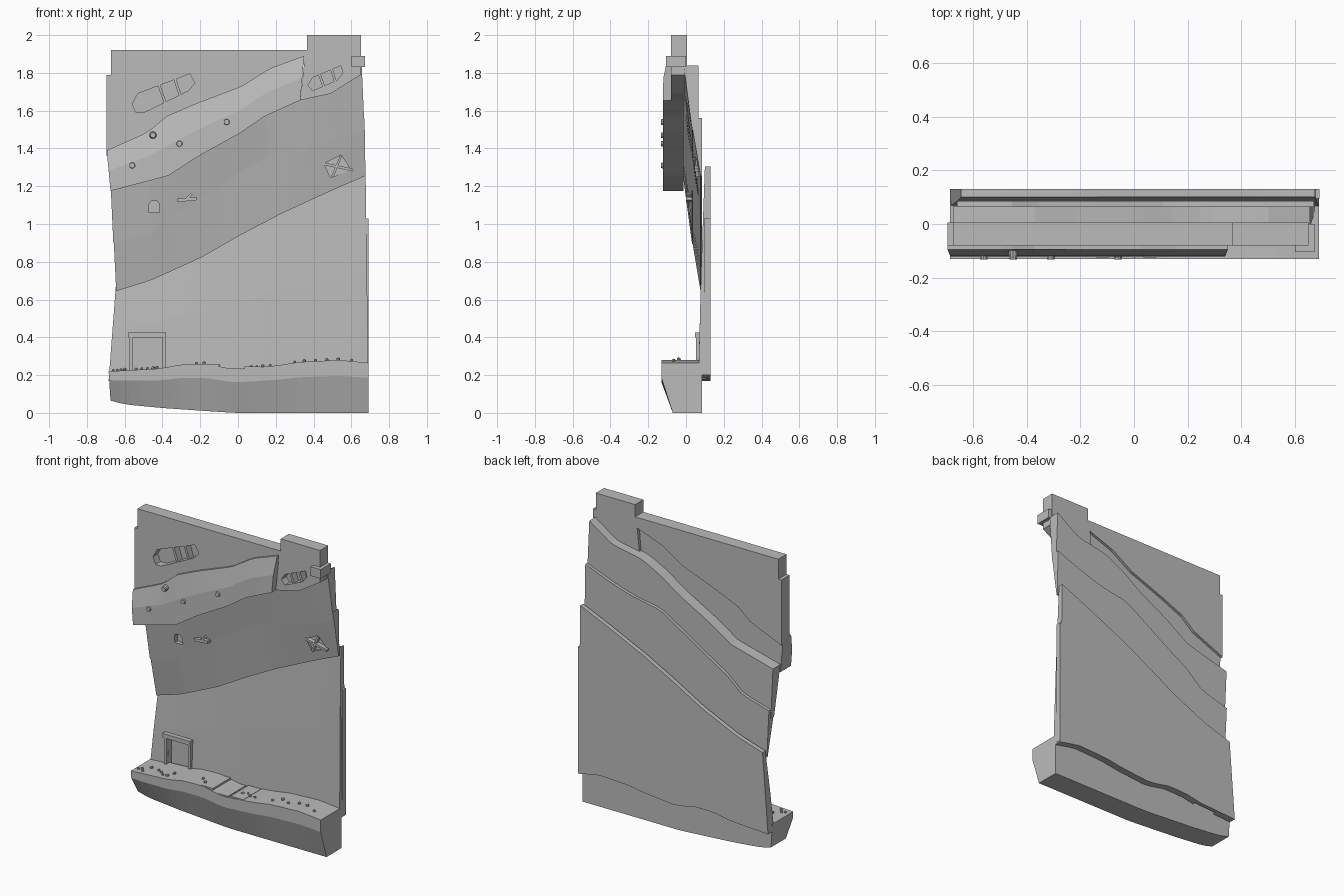
import bpy, bmesh, math, random
from mathutils import Matrix

random.seed(4)
cube = bpy.data.objects.get("Cube")
if cube:
    bpy.data.objects.remove(cube)

stone = bpy.data.materials.new("stone grey")
stone.use_nodes = True
GREY = (0.5, 0.5, 0.5, 1)
stone.diffuse_color = GREY
stone.node_tree.nodes["Principled BSDF"].inputs["Base Color"].default_value = GREY


def finish(bm, name):
    bmesh.ops.recalc_face_normals(bm, faces=bm.faces)
    mesh = bpy.data.meshes.new(name)
    bm.to_mesh(mesh)
    bm.free()
    mesh.materials.append(stone)
    obj = bpy.data.objects.new(name, mesh)
    bpy.context.collection.objects.link(obj)
    return obj


def prism(name, pts, y0, y1):
    """Extrude an outline in the x-z plane from y0 to y1."""
    bm = bmesh.new()
    front = [bm.verts.new((x, y0, z)) for x, z in pts]
    back = [bm.verts.new((x, y1, z)) for x, z in pts]
    bm.faces.new(front)
    bm.faces.new(back[::-1])
    for i in range(len(pts)):
        j = (i + 1) % len(pts)
        bm.faces.new((front[j], front[i], back[i], back[j]))
    return finish(bm, name)


def box(name, x0, x1, y0, y1, z0, z1):
    return prism(name, [(x0, z0), (x1, z0), (x1, z1), (x0, z1)], y0, y1)


def sample(pts, u):
    """Point on an edge line at fraction u of its width."""
    x = pts[0][0] + u * (pts[-1][0] - pts[0][0])
    for (xa, za), (xb, zb) in zip(pts, pts[1:]):
        if x <= xb + 1e-6:
            return x, za + (zb - za) * (x - xa) / (xb - xa)
    return pts[-1]


def layer(name, top, bottom, profile, back, n=26):
    """Rock layer between two edge lines; profile is (drop, y) down the front."""
    bm = bmesh.new()
    cols = []
    for i in range(n + 1):
        (xt, zt), (xb, zb) = sample(top, i / n), sample(bottom, i / n)
        ring = [(t, y) for t, y in profile] + [(1, back), (0, back)]
        cols.append([bm.verts.new((xt + (xb - xt) * t, y, zt + (zb - zt) * t))
                     for t, y in ring])
    for a, b in zip(cols, cols[1:]):
        for k in range(len(a)):
            m = (k + 1) % len(a)
            bm.faces.new((a[k], a[m], b[m], b[k]))
    bm.faces.new(cols[0])
    bm.faces.new(cols[-1][::-1])
    return finish(bm, name)


def raised(pts, dz):
    return [(x, z + dz) for x, z in pts]


def carve(obj, pts, y0, y1):
    """Cut a pocket with the given outline."""
    cutter = prism("cutter", pts, y0, y1)
    cutter.hide_render = True
    mod = obj.modifiers.new("pocket", 'BOOLEAN')
    mod.operation, mod.object, mod.solver = 'DIFFERENCE', cutter, 'EXACT'
    graph = bpy.context.evaluated_depsgraph_get()
    mesh = bpy.data.meshes.new_from_object(obj.evaluated_get(graph))
    obj.modifiers.clear()
    obj.data = mesh
    bpy.data.objects.remove(cutter)


def bar(name, a, b, width, y0, y1):
    """Straight bar between two x-z points."""
    dx, dz = b[0] - a[0], b[1] - a[1]
    s = width / 2 / math.hypot(dx, dz)
    ox, oz = -dz * s, dx * s
    return prism(name, [(a[0] + ox, a[1] + oz), (b[0] + ox, b[1] + oz),
                        (b[0] - ox, b[1] - oz), (a[0] - ox, a[1] - oz)], y0, y1)


# Edge lines between the rock layers
ledge_top = [(-.695, 1.39), (-.47, 1.49), (-.45, 1.51), (-.38, 1.57), (-.23, 1.635),
             (.02, 1.73), (.17, 1.825), (.35, 1.89)]
ledge_low = [(-.675, 1.175), (-.37, 1.255), (-.2, 1.365), (.01, 1.48), (.14, 1.57), (.33, 1.655)]
seam_a = ledge_low[:-1] + [(.275, 1.64), (.49, 1.68), (.655, 1.79)]
seam_b = [(-.66, .895), (-.465, .95), (-.35, 1.05), (-.175, 1.155), (-.04, 1.24),
          (.13, 1.345), (.33, 1.38), (.49, 1.43), (.67, 1.5)]
seam_c = [(-.645, .645), (-.465, .7), (-.2, .82), (.01, .94), (.22, 1.05),
          (.49, 1.175), (.675, 1.255)]
ground = [(-.685, .22), (-.41, .235), (-.31, .255), (-.17, .26), (-.02, .23),
          (.2, .25), (.33, .27), (.54, .28), (.69, .265)]
underside = [(-.675, .065), (-.6, .045), (-.39, .025), (-.02, 0), (.69, 0)]

# Rock layers from top to bottom
slab = prism("top_slab", [(-.695, 1.36), (-.695, 1.79), (-.672, 1.79), (-.672, 1.92),
                          (.365, 1.92), (.365, 2), (.65, 2), (.65, 1.79), (.49, 1.69),
                          (.33, 1.655), (.35, 1.85), (.17, 1.785), (.02, 1.69),
                          (-.23, 1.595), (-.38, 1.53), (-.47, 1.455)], -.08, .005)
box("slab_knob", .6, .672, -.105, 0, 1.83, 1.89)
layer("front_ledge", ledge_top, ledge_low, [(0, -.095), (.5, -.12), (1, -.122)], -.012)
upper = layer("upper_band", raised(seam_a, .05), seam_b, [(0, -.012), (1, .032)], .065)
middle = layer("middle_band", raised(seam_b, .06), seam_c, [(0, .025), (1, .077)], .085)
wall = layer("lower_wall", raised(seam_c, .05), raised(ground, -.05)[:-1] + [(.69, .2)],
             [(0, .1), (.5, .08), (1, .066)], .13)
box("wall_right_edge", .65, .692, .095, .13, .21, 1.03)
layer("base", ground, underside, [(0, -.13), (.3, -.13), (1, -.07)], .085)

# Barred windows in the top slab
carve(slab, [(-.56, 1.635), (-.53, 1.69), (-.255, 1.795), (-.228, 1.745),
             (-.265, 1.705), (-.5, 1.59), (-.54, 1.59)], -.2, -.03)
carve(slab, [(.37, 1.735), (.395, 1.775), (.545, 1.838), (.555, 1.8),
             (.525, 1.762), (.395, 1.705)], -.2, -.03)
for a, b in [((-.42, 1.74), (-.385, 1.64)), ((-.335, 1.77), (-.305, 1.68)),
             ((.43, 1.795), (.455, 1.725)), ((.495, 1.82), (.515, 1.755))]:
    bar("window_bar", a, b, .014, -.075, -.025)

# Small doorway and fallen plank in the upper band
carve(upper, [(-.47, 1.06), (-.415, 1.06), (-.415, 1.105), (-.43, 1.122),
              (-.458, 1.122), (-.47, 1.105)], -.1, .045)
bar("plank", (-.32, 1.125), (-.22, 1.135), .018, .0, .04)
bar("plank_peg", (-.275, 1.13), (-.245, 1.16), .012, .002, .04)

# Crooked window in the middle band
carve(middle, [(.455, 1.32), (.545, 1.365), (.6, 1.285), (.49, 1.245)], -.1, .074)
bar("crooked_bar", (.45, 1.32), (.61, 1.285), .014, .045, .08)
bar("crooked_post", (.5, 1.25), (.545, 1.36), .012, .05, .08)

# Door with posts and lintel
carve(wall, [(-.555, .15), (-.395, .15), (-.395, .4), (-.555, .4)], -.1, .105)
for x in (-.565, -.39):
    box("door_post", x - .009, x + .009, .052, .1, .22, .4)
box("door_lintel", -.582, -.38, .048, .1, .398, .425)

# Studs on the ledge
for x, z in [(-.56, 1.31), (-.45, 1.47), (-.31, 1.425), (-.06, 1.54)]:
    bm = bmesh.new()
    turn = Matrix.Translation((x, -.115, z)) @ Matrix.Rotation(math.pi / 2, 4, 'X')
    bmesh.ops.create_cone(bm, cap_ends=True, segments=10, radius1=.02, radius2=.014,
                          depth=.034, matrix=turn)
    finish(bm, "stud")

# Flat paving pieces and loose pebbles on the base
for x in (-.14, -.03, .08):
    z = sample(ground, (x + .685) / 1.375)[1]
    bar("paving", (x - .045, z), (x + .045, z), .012, -.125, .06)
for x in (-.66, -.64, -.62, -.6, -.54, -.51, -.48, -.45, -.43, -.22, -.18,
          .07, .1, .13, .17, .3, .35, .41, .47, .53, .6):
    z = sample(ground, (x + .685) / 1.375)[1]
    bm = bmesh.new()
    spot = Matrix.Translation((x, random.uniform(-.105, -.03), z + .004))
    bmesh.ops.create_icosphere(bm, subdivisions=1, radius=random.uniform(.008, .012), matrix=spot)
    finish(bm, "pebble")
